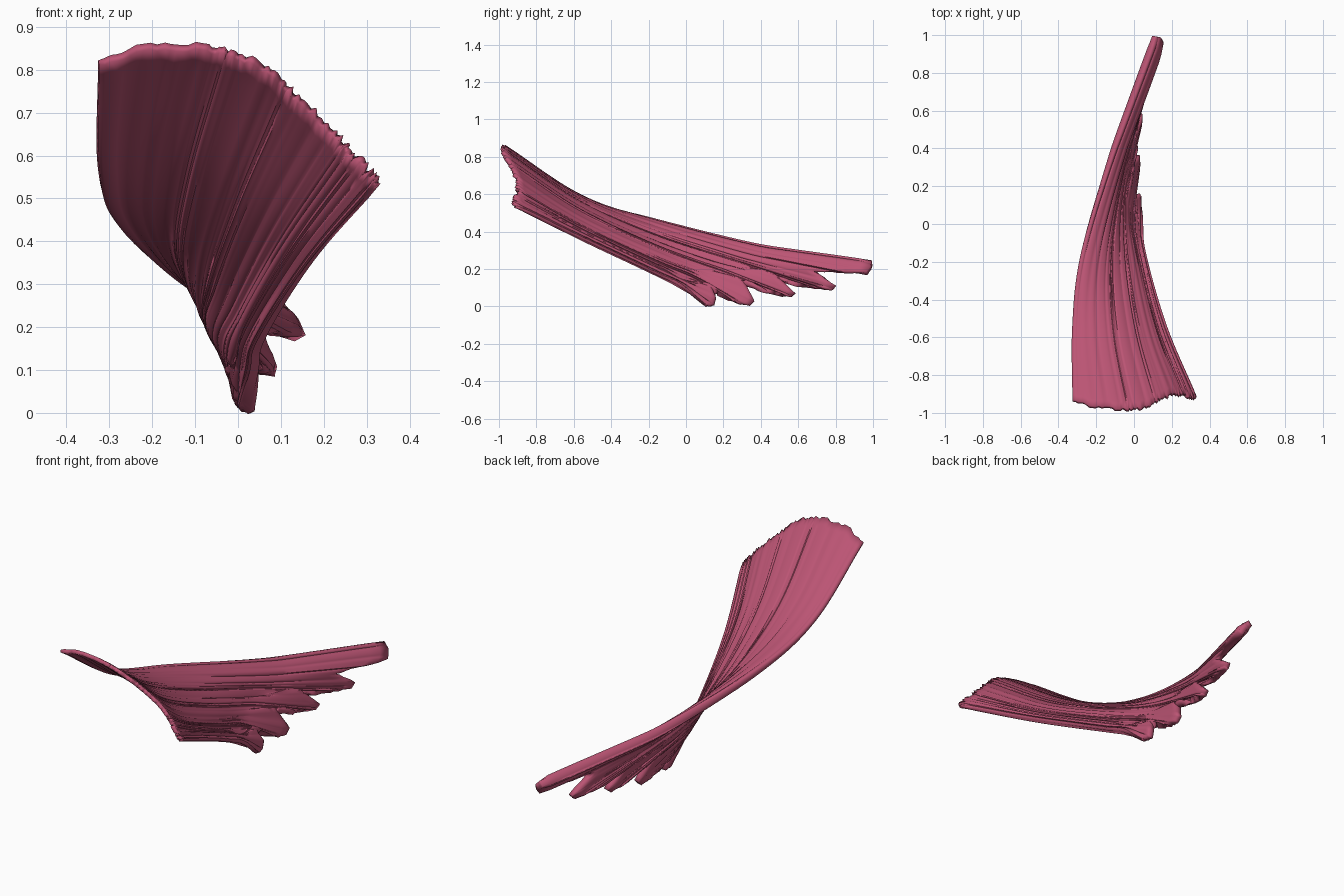
import bpy, bmesh, random
from mathutils import Vector as V

if "Cube" in bpy.data.objects:
    bpy.data.objects.remove(bpy.data.objects["Cube"])
random.seed(4)

# Cross-sections from the fanned front end to just before the teeth (left/top edge -> right/bottom edge)
S = [0, .25, .5, .75, 1]
STATIONS = [
    [(-.325, -.94, .83), (-.17, -.97, .865), (.03, -.975, .83), (.2, -.90, .68), (.325, -.91, .54)],
    [(-.325, -.55, .58), (-.22, -.57, .595), (-.06, -.58, .56), (.08, -.57, .47), (.17, -.55, .365)],
    [(-.28, -.15, .46), (-.20, -.15, .435), (-.10, -.16, .365), (-.01, -.16, .28), (.055, -.17, .185)],
    [(-.115, .4, .33), (-.055, .42, .275), (-.065, .26, .23), (-.04, .10, .18), (.035, 0, .095)],
]
# Back outline: long band, then four pointed teeth (s, x, y, z)
BACK = [
    (0, .105, .995, .245), (.12, .13, .99, .22), (.25, .145, .965, .185),
    (.34, .045, .69, .20), (.40, .08, .80, .12), (.43, .075, .78, .097), (.47, .04, .66, .11),
    (.54, 0, .48, .18), (.59, .035, .585, .08), (.62, .03, .56, .06), (.66, .015, .45, .09),
    (.72, -.02, .31, .15), (.78, .02, .365, .04), (.82, .02, .34, .015), (.85, .01, .28, .025),
    (.89, -.025, .125, .14), (.94, .02, .16, .05), (.97, .02, .15, .015), (1, .015, .11, .015),
]


def spline(pts, u):
    """Catmull-Rom through pts, u in 0..len-1."""
    n = len(pts) - 1
    i = min(int(u), n - 1)
    f = u - i
    p1, p2 = pts[i], pts[i + 1]
    p0 = pts[i - 1] if i > 0 else p1 * 2 - p2
    p3 = pts[i + 2] if i + 2 <= n else p2 * 2 - p1
    return .5 * (2 * p1 + (p2 - p0) * f + (2 * p0 - 5 * p1 + 4 * p2 - p3) * f * f
                 + (3 * p1 - p0 - 3 * p2 + p3) * f ** 3)


# One fibre per column, running front to back
SUB, ROWS = 5, 44
cols = []
for a, b in zip(BACK, BACK[1:]):
    for k in range(SUB):
        f = k / SUB
        cols.append((a[0] + (b[0] - a[0]) * f, V(a[1:]).lerp(V(b[1:]), f)))
cols.append((1, V(BACK[-1][1:])))

bm = bmesh.new()
grid = []
for s, end in cols:
    ctrl = [spline([V(p) for p in st], s * 4) for st in STATIONS]
    # ragged front edge, rougher toward the right side
    d = (ctrl[0] - ctrl[1]).normalized()
    ctrl[0] += d * random.uniform(-.008, .012 + .03 * max(0, s - .5))
    pts = []
    for r in range(ROWS + 1):
        u = r / ROWS * 4
        if u <= 3:
            pts.append(spline(ctrl + [ctrl[3] + (end - ctrl[3]).normalized() * .4], u))
        else:
            pts.append(ctrl[3].lerp(end, u - 3))
    grid.append([bm.verts.new(p) for p in pts])
for c0, c1 in zip(grid, grid[1:]):
    for r in range(ROWS):
        bm.faces.new((c0[r], c0[r + 1], c1[r + 1], c1[r]))

# Soften, then press shallow fibre grooves into the sheet
for _ in range(3):
    bmesh.ops.smooth_vert(bm, verts=[v for v in bm.verts if not v.is_boundary], factor=.4,
                          use_axis_x=True, use_axis_y=True, use_axis_z=True)
bm.normal_update()
for c in grid[1:-1]:
    g = random.uniform(-.0025, .0025)
    for v in c[1:-1]:
        v.co += v.normal * g
low = min(v.co.z for v in bm.verts)
for v in bm.verts:
    v.co.z -= low - .004

me = bpy.data.meshes.new("muscle_sheet")
bm.to_mesh(me)
bm.free()
ob = bpy.data.objects.new("muscle_sheet", me)
bpy.context.collection.objects.link(ob)

# Thickness: thin fan, thick back band, slimmer borders
vg = ob.vertex_groups.new(name="thickness")
n = ROWS + 1
for ci, (s, _) in enumerate(cols):
    for r in range(n):
        t = r / ROWS
        w = .4 + .4 * t + (.25 * t if s < .27 else 0)
        if ci in (0, len(cols) - 1) or r == ROWS:
            w *= .6
        vg.add([ci * n + r], min(w, 1), 'REPLACE')
so = ob.modifiers.new("thickness", 'SOLIDIFY')
so.thickness = .048
so.offset = 0
so.vertex_group = "thickness"

mat = bpy.data.materials.new("muscle red")
mat.diffuse_color = (.50, .09, .175, 1)
mat.use_nodes = True
mat.node_tree.nodes["Principled BSDF"].inputs["Base Color"].default_value = mat.diffuse_color
me.materials.append(mat)
bpy.context.view_layer.objects.active = ob
ob.select_set(True)
bpy.ops.object.shade_smooth_by_angle(angle=.9)
